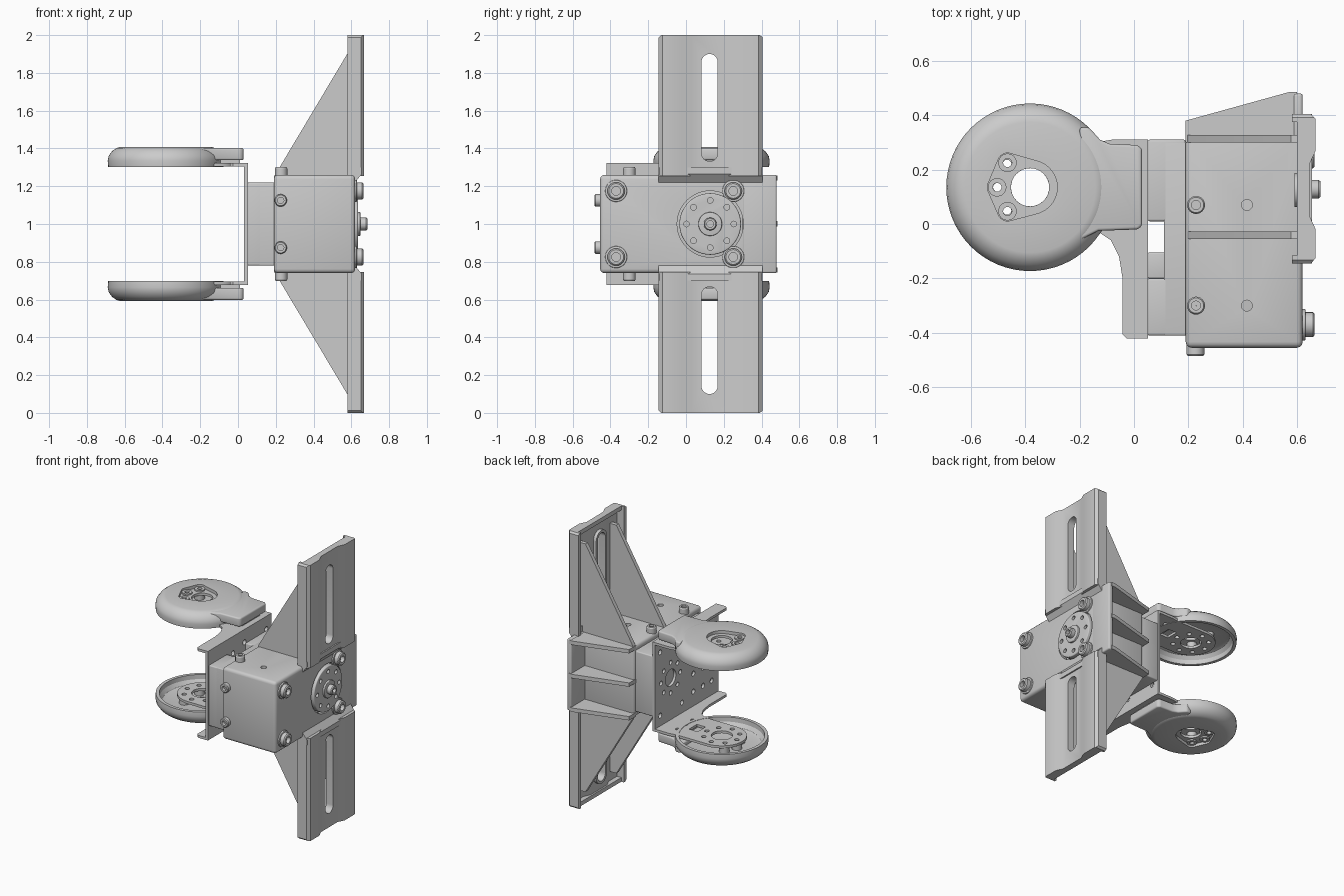
import bpy, bmesh
from math import sin, cos, pi, radians
from mathutils import Vector
from mathutils.geometry import convex_hull_2d

if "Cube" in bpy.data.objects:
    bpy.data.objects.remove(bpy.data.objects["Cube"])

# All geometry is local to the mid height z = 1, so z mirroring is about the origin
MID = Vector((0, 0, 1))


def circle(u, v, r, n=32):
    return [(u + r * cos(2 * pi * i / n), v + r * sin(2 * pi * i / n)) for i in range(n)]


def rect(u0, u1, v0, v1):
    return [(u0, v0), (u1, v0), (u1, v1), (u0, v1)]


def hull(*circles):
    pts = [Vector(p) for c in circles for p in circle(*c)]
    return [tuple(pts[i]) for i in convex_hull_2d(pts)]


def place(axis, u, v, w):
    return {'x': (w, u, v), 'y': (u, w, v), 'z': (u, v, w)}[axis]


def make(name, bm):
    bmesh.ops.recalc_face_normals(bm, faces=bm.faces)
    me = bpy.data.meshes.new(name)
    bm.to_mesh(me)
    bm.free()
    ob = bpy.data.objects.new(name, me)
    ob.location = MID
    bpy.context.collection.objects.link(ob)
    return ob


def prisms(name, axis, a, b, *outlines):
    """Extrude one or more outlines along an axis from a to b."""
    bm = bmesh.new()
    for pts in outlines:
        lo = [bm.verts.new(place(axis, u, v, a)) for u, v in pts]
        hi = [bm.verts.new(place(axis, u, v, b)) for u, v in pts]
        bm.faces.new(lo)
        bm.faces.new(hi)
        for i in range(len(pts)):
            j = (i + 1) % len(pts)
            bm.faces.new((lo[i], lo[j], hi[j], hi[i]))
    return make(name, bm)


def lathe(name, axis, u, v, profile, n=64):
    """Spin a closed (radius, height) loop around an axis."""
    bm = bmesh.new()
    rings = []
    for i in range(n):
        t = 2 * pi * i / n
        rings.append([bm.verts.new(place(axis, u + r * cos(t), v + r * sin(t), h)) for r, h in profile])
    m = len(profile)
    for i in range(n):
        p, q = rings[i], rings[(i + 1) % n]
        for k in range(m):
            bm.faces.new((p[k], q[k], q[(k + 1) % m], p[(k + 1) % m]))
    return make(name, bm)


def finish(ob, cutters=(), bevel=0, mirror=False):
    if bevel:
        b = ob.modifiers.new('bevel', 'BEVEL')
        b.width, b.segments, b.limit_method = bevel, 3, 'ANGLE'
    for c in cutters:
        m = ob.modifiers.new('cut', 'BOOLEAN')
        m.operation, m.object, m.solver = 'DIFFERENCE', c, 'EXACT'
        c.hide_render = True
    if mirror:
        m = ob.modifiers.new('mirror', 'MIRROR')
        m.use_axis = (False, False, True)
        m.use_mirror_merge = False
    bpy.context.view_layer.update()
    me = bpy.data.meshes.new_from_object(ob.evaluated_get(bpy.context.evaluated_depsgraph_get()))
    ob.modifiers.clear()
    ob.data = me
    for c in cutters:
        bpy.data.objects.remove(c)
    me.shade_smooth()
    me.set_sharp_from_angle(angle=radians(32))
    return ob


def screw(name, axis, u, v, r, base, top, mirror=False):
    d = top - base
    prof = [(r * .5, base + d * .4), (r * .5, top), (r * .85, top), (r, top - d * .15), (r, base), (.001, base),
            (.001, base + d * .4)]
    return finish(lathe(name, axis, u, v, prof, 24), mirror=mirror)


# Housing: box shell around the motor, open toward -x
body = prisms('housing', 'z', -.26, .26, rect(.19, .62, -.455, .325))
cavity = prisms('cut_cavity', 'z', -.222, .222, rect(.1, .58, -.415, .305))
shaft_hole = prisms('cut_shaft', 'x', .5, .7, circle(.128, 0, .175, 48))
top_holes = prisms('cut_top', 'z', -.3, .3, circle(.415, .07, .02, 20), circle(.415, -.3, .02, 20))
finish(body, [cavity, shaft_hole, top_holes], .022)

# Front flange and tapered side ribs on the +y side
finish(prisms('side_flange', 'x', .585, .62, rect(.3, .48, -.26, .26)), bevel=.01)
rib = [(.19, .3), (.19, .38), (.57, .485), (.6, .485), (.6, .3)]
for i, z in enumerate((-.257, -.013, .229)):
    finish(prisms('side_rib_%d' % i, 'z', z, z + .028, rib))

# Motor body with stepped rear
finish(prisms('motor', 'z', -.22, .22, rect(.11, .57, -.41, .303)), bevel=.006)
finish(prisms('motor_rear_large', 'z', -.22, .22, rect(.05, .19, .01, .31)), bevel=.008)
finish(prisms('motor_rear_small', 'z', -.22, .22, rect(.05, .19, -.41, -.2)), bevel=.008)
finish(prisms('motor_rear_step', 'z', -.17, .17, rect(.05, .15, -.2, -.105)), bevel=.006)

# Output disc with ring of holes and hub
disc = prisms('output_disc', 'x', .55, .635, circle(.128, 0, .163, 48))
ring = prisms('cut_ring', 'x', .6, .7,
              *[circle(.128 + .125 * cos(k * pi / 4), .125 * sin(k * pi / 4), .015, 16) for k in range(8)])
finish(disc, [ring], .006)
finish(prisms('output_boss', 'x', .62, .648, circle(.128, 0, .063)), bevel=.004)
screw('output_screw', 'x', .128, 0, .034, .64, .685)

# Screws
for y in (-.37, .25):
    finish(prisms('front_washer', 'x', .6, .63, circle(y, .175, .058)), bevel=.004, mirror=True)
    screw('front_screw', 'x', y, .175, .046, .62, .664, True)
for y in (-.3, .07):
    screw('top_screw', 'z', .228, y, .033, .25, .302, True)
screw('side_screw', 'y', .226, .125, .033, -.445, -.485, True)

# Mounting wings: ribbed channel section, mirrored above and below
section = [(.58, -.145), (.65, -.145), (.668, -.125), (.668, -.02), (.645, .03), (.645, .22), (.668, .27),
           (.668, .385), (.65, .405), (.58, .405), (.58, .375), (.635, .375), (.635, .27), (.612, .22),
           (.612, .03), (.635, -.02), (.635, -.115), (.58, -.115)]


def slot():
    return prisms('cut_slot', 'x', .5, .75, hull((.125, .375, .043), (.125, .857, .043)))


def corners():
    return prisms('cut_corner', 'x', .5, .75, [(-.17, .965), (-.11, 1.02), (-.17, 1.02)],
                  [(.43, .965), (.37, 1.02), (.43, 1.02)])


finish(prisms('wing_plate', 'z', .255, 1.0, section), [slot(), corners()], mirror=True)
finish(prisms('wing_slot_rim', 'x', .59, .63, hull((.125, .375, .062), (.125, .857, .062))),
       [slot()], mirror=True)
end = prisms('wing_end_wall', 'z', .97, 1.0, rect(.6, .64, -.13, .39))
finish(end, [corners()], mirror=True)
foot = [(.6, .22), (.6, .3), (.655, .3), (.655, .265), (.62, .22)]
finish(prisms('wing_foot', 'y', -.145, .405, foot), [slot()], mirror=True)

# Triangular gussets bracing the wings
gusset = [(.19, .24), (.205, .275), (.578, .9), (.63, .9), (.63, .24)]
for y in (-.055, .3):
    finish(prisms('wing_gusset', 'y', y, y + .028, gusset), mirror=True)

# U bracket: perforated web and two flanges
CX, CY = -.382, .135
web = prisms('bracket_web', 'x', .032, .052, rect(-.42, .31, -.315, .315))
holes = [circle(.13, 0, .06)]
holes += [circle(.13 + .11 * cos(k * pi / 4), .11 * sin(k * pi / 4), .016, 16) for k in range(8)]
holes += [circle(y, z, .018, 16) for y in (-.34, -.24, -.13) for z in (-.2, -.07, .07, .2)]
holes += [circle(y, z, .018, 16) for y in (.0, .25) for z in (-.23, .23)]
finish(web, [prisms('cut_web', 'x', 0, .1, *holes)])
arc = [(CX + .165 * cos(t), CY + .165 * sin(t)) for t in [pi / 2 + pi * k / 20 for k in range(21)]]
flange = prisms('bracket_flange', 'z', .305, .323,
                [(.052, .31), (-.08, .31), (-.14, .3)] + arc +
                [(-.13, -.03), (-.085, -.06), (-.055, -.12), (-.042, -.2), (-.042, -.405), (-.027, -.42), (.052, -.42)])
marks = [circle(CX, CY, .07), rect(-.22, -.15, .09, .18)]
marks += [circle(CX + .12 * cos(k * pi / 4), CY + .12 * sin(k * pi / 4), .016, 16) for k in range(8)]
marks += [circle(-.09, y, .016, 16) for y in (.05, .135, .22)]
finish(flange, [prisms('cut_flange', 'z', .25, .4, *marks)], mirror=True)

# Round hollow covers with a recess, centre hole and three screw holes
profile = [(.07, .408), (.24, .408), (.262, .402), (.285, .385), (.303, .36), (.308, .335), (.305, .303),
           (.282, .303), (.28, .335), (.262, .36), (.24, .368), (.07, .368)]
cover = lathe('round_cover', 'z', CX, CY, profile)
spots = [(-.465, .225), (-.503, .135), (-.465, .047)]
recess = prisms('cut_recess', 'z', .386, .45, hull((CX, CY, .1), *[(x, y, .036) for x, y in spots]))
pins = prisms('cut_pins', 'z', .2, .5, *[circle(x, y, .016, 16) for x, y in spots])
finish(cover, [recess, pins], mirror=True)
for x, y in spots:
    finish(lathe('cover_bush', 'z', x, y, [(.016, .325), (.034, .325), (.034, .396), (.016, .396)], 24), mirror=True)

# Arms joining the covers to the bracket
arm = [(-.2, -.06), (-.13, -.025), (.015, -.02), (.03, -.005), (.03, .275), (.015, .29), (-.09, .295),
       (-.125, .31), (-.165, .355), (-.2, .355)]
finish(prisms('cover_arm', 'z', .338, .402, arm), bevel=.01, mirror=True)
finish(prisms('arm_tab', 'z', .318, .345, rect(-.14, .01, .03, .24)), mirror=True)
